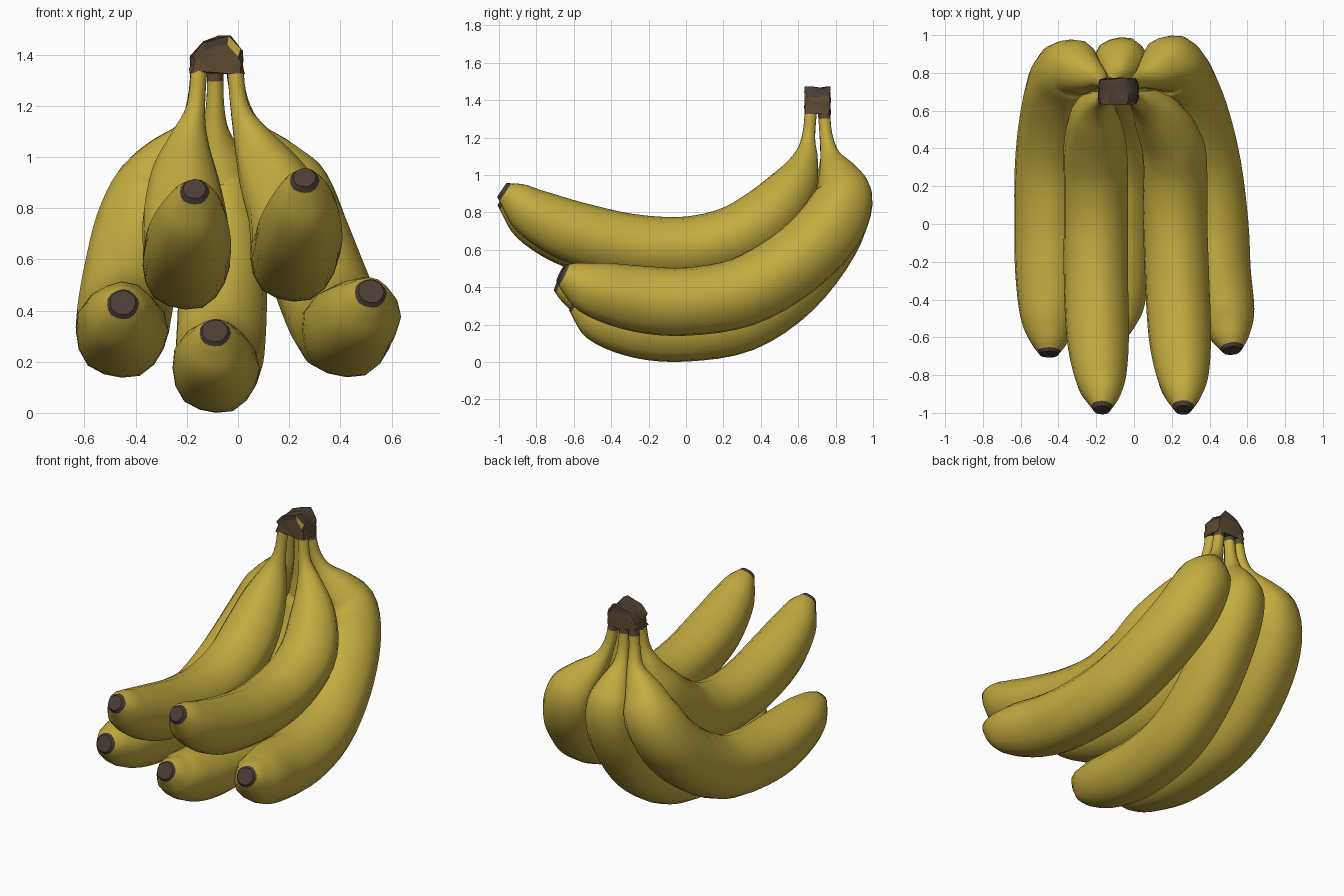
import bpy, bmesh, math, random
from mathutils import Vector

if "Cube" in bpy.data.objects:
    bpy.data.objects.remove(bpy.data.objects["Cube"])

random.seed(4)


def material(name, rgb):
    m = bpy.data.materials.new(name)
    m.diffuse_color = (*rgb, 1)
    m.use_nodes = True
    m.node_tree.nodes["Principled BSDF"].inputs["Base Color"].default_value = m.diffuse_color
    return m


YELLOW = material("banana yellow", (0.55, 0.41, 0.05))
DARK = material("dark tip brown", (0.068, 0.048, 0.036))
BROWN = material("stem brown", (0.105, 0.07, 0.03))
SIDES, STEPS = 16, 4


def spline(p0, p1, p2, p3, t):
    return 0.5 * (2 * p1 + (p2 - p0) * t + (2 * p0 - 5 * p1 + 4 * p2 - p3) * t * t
                  + (3 * p1 - p0 - 3 * p2 + p3) * t ** 3)


def finish(name, bm):
    bmesh.ops.recalc_face_normals(bm, faces=bm.faces[:])
    me = bpy.data.meshes.new(name)
    bm.to_mesh(me)
    bm.free()
    for m in (YELLOW, DARK, BROWN):
        me.materials.append(m)
    ob = bpy.data.objects.new(name, me)
    bpy.context.collection.objects.link(ob)
    bpy.ops.object.select_all(action='DESELECT')
    bpy.context.view_layer.objects.active = ob
    ob.select_set(True)
    bpy.ops.object.shade_smooth_by_angle(angle=math.radians(45))
    return ob


def banana(name, side, xs, dz=(), dy=(), fat=1.0):
    """Sweep a slightly angular section along a side path, from tip to neck."""
    pts = []
    for i, ((y, z, r), x) in enumerate(zip(side, xs)):
        y += dy[i] if i < len(dy) else 0
        z += dz[i] if i < len(dz) else 0
        pts.append(Vector((x, y, z, r * fat if r > 0.06 else r)))
    pad = [2 * pts[0] - pts[1]] + pts + [2 * pts[-1] - pts[-2]]
    line = [spline(*pad[i:i + 4], k / STEPS)
            for i in range(len(pts) - 1) for k in range(STEPS)] + [pts[-1]]
    bm = bmesh.new()
    rings = []
    for i, p in enumerate(line):
        t = (line[min(i + 1, len(line) - 1)] - line[max(i - 1, 0)]).to_3d().normalized()
        a = (Vector((1, 0, 0)) - t * t.x).normalized()
        b = t.cross(a)
        ring = []
        for k in range(SIDES):
            ang = 2 * math.pi * k / SIDES
            r = p[3] * (1 + 0.025 * math.cos(5 * ang + 0.6))
            ring.append(bm.verts.new(p.to_3d() + (a * math.cos(ang) + b * math.sin(ang)) * r))
        rings.append(ring)
    # dark blossom end, brown neck top
    for i in range(len(rings) - 1):
        for k in range(SIDES):
            n = (k + 1) % SIDES
            f = bm.faces.new((rings[i][k], rings[i][n], rings[i + 1][n], rings[i + 1][k]))
            c = f.calc_center_median()
            f.material_index = 1 if i < 1 else (2 if c.z > (1.34 if c.y < .7 else 1.3) else 0)
    bm.faces.new(rings[0]).material_index = 1
    bm.faces.new(rings[-1]).material_index = 2
    return finish(name, bm)


# side paths as (y, z, radius)
UPPER = [(-.985, .92, .044), (-.905, .865, .098), (-.8, .785, .138), (-.6, .693, .165),
         (-.3, .62, .17), (0, .605, .17), (.25, .66, .17), (.43, .77, .165),
         (.57, .93, .13), (.637, 1.08, .072), (.655, 1.2, .036), (.672, 1.38, .032)]
LOWER = [(-.67, .475, .05), (-.6, .44, .1), (-.48, .385, .15), (-.25, .335, .178),
         (0, .32, .182), (.3, .37, .185), (.56, .515, .185), (.76, .705, .18),
         (.84, .87, .162), (.818, .98, .118), (.772, 1.1, .055), (.748, 1.22, .034),
         (.735, 1.38, .033)]

# front pair
banana("upper_right_banana", UPPER,
       [.26, .26, .255, .24, .225, .215, .215, .2, .125, .05, .005, -.015])
banana("upper_left_banana", UPPER,
       [-.17, -.17, -.18, -.195, -.205, -.205, -.205, -.21, -.21, -.19, -.165, -.15],
       dz=[-.045, -.04, -.035, -.03, -.03, -.03, -.02, -.01])
# back row of three
banana("lower_right_banana", LOWER,
       [.52, .51, .487, .437, .42, .38, .32, .25, .195, .13, .05, .005, -.02])
banana("lower_left_banana", LOWER,
       [-.45, -.45, -.455, -.455, -.455, -.45, -.425, -.385, -.33, -.27, -.19, -.165, -.15],
       dz=[-.045, -.035, -.02, -.01],
       dy=[-.02, -.02, -.01, 0, 0, 0, -.005, -.015, -.02, -.015])
banana("lower_middle_banana", LOWER,
       [-.09, -.09, -.09, -.09, -.085, -.075, -.065, -.06, -.07, -.08, -.09, -.09, -.09],
       dz=[-.155, -.155, -.155, -.152, -.149, -.145, -.115, -.05, -.01],
       dy=[.07, .06, .04, .01], fat=.94)

# crown: rough cut block joining the necks
bm = bmesh.new()
bmesh.ops.create_cube(bm, size=2)
bmesh.ops.subdivide_edges(bm, edges=bm.edges[:], cuts=3, use_grid_fill=True)
for v in bm.verts:
    u, w, h = v.co
    k = (h + 1) / 2
    top = 1.468 - 0.1 * max(0, abs(u - .1) - .4)
    s = 1 - 0.1 * (u * w) ** 2
    jit = Vector([random.uniform(-.007, .007) for _ in range(3)])
    v.co = Vector((-.084 + .108 * u * s * (1 - .08 * k), .702 + .068 * w * s,
                   1.33 + (top - 1.33) * k)) + jit
for f in bm.faces:
    f.material_index = 1 if f.calc_center_median().z > 1.42 else 2
# small unpeeled yellow patch on the cut end
spot = Vector((-.035, .64, 1.45))
min(bm.faces, key=lambda f: (f.calc_center_median() - spot).length).material_index = 0
finish("stem_crown", bm)
